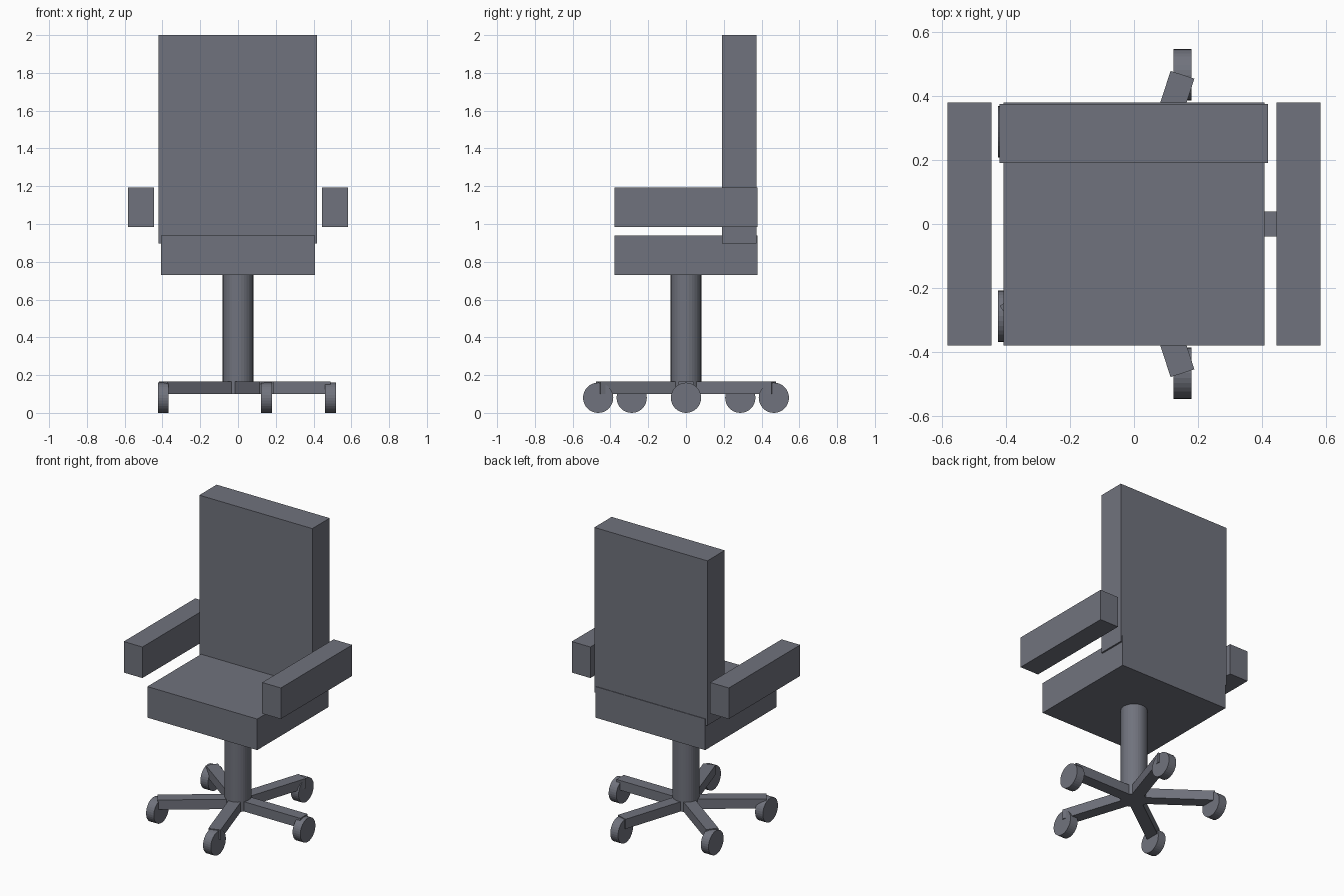
import bpy, math
from mathutils import Matrix, Vector

if "Cube" in bpy.data.objects:
    bpy.data.objects.remove(bpy.data.objects["Cube"])

grey = bpy.data.materials.new("slate_grey")
grey.diffuse_color = (0.163, 0.171, 0.205, 1)
grey.use_nodes = True
grey.node_tree.nodes["Principled BSDF"].inputs["Base Color"].default_value = grey.diffuse_color


def finish(name):
    ob = bpy.context.object
    ob.name = name
    ob.data.materials.append(grey)
    return ob


def box(name, x, y, z, angle=0):
    """Box from (min, max) ranges, turned about the z axis."""
    bpy.ops.mesh.primitive_cube_add(size=1)
    ob = finish(name)
    size = [b - a for a, b in (x, y, z)]
    mid = Vector([(a + b) / 2 for a, b in (x, y, z)])
    ob.data.transform(Matrix.Rotation(angle, 4, 'Z') @ Matrix.Translation(mid)
                      @ Matrix.Diagonal((*size, 1)))
    return ob


def cylinder(name, radius, depth, loc, rot=(0, 0, 0)):
    bpy.ops.mesh.primitive_cylinder_add(vertices=32, radius=radius, depth=depth,
                                        location=loc, rotation=rot)
    return finish(name)


# Upholstered parts
box("seat", (-0.407, 0.407), (-0.378, 0.378), (0.73, 0.938))
box("backrest", (-0.42, 0.418), (0.19, 0.374), (0.896, 2.0))
for side, name in ((-1, "left_armrest"), (1, "right_armrest")):
    box(name, sorted((side * 0.444, side * 0.582)), (-0.378, 0.378), (0.985, 1.193))

# Central column
cylinder("column", 0.081, 0.63, (0, 0, 0.415))

# Five spokes, each with a wheel at the end
REACH = 0.489
for i in range(5):
    a = math.radians(72 * i)
    box(f"spoke_{i + 1}", (0, REACH), (-0.039, 0.039), (0.1, 0.165), a)
    cylinder(f"wheel_{i + 1}", 0.08, 0.057,
             (REACH * math.cos(a), REACH * math.sin(a), 0.08), (0, math.pi / 2, 0))
